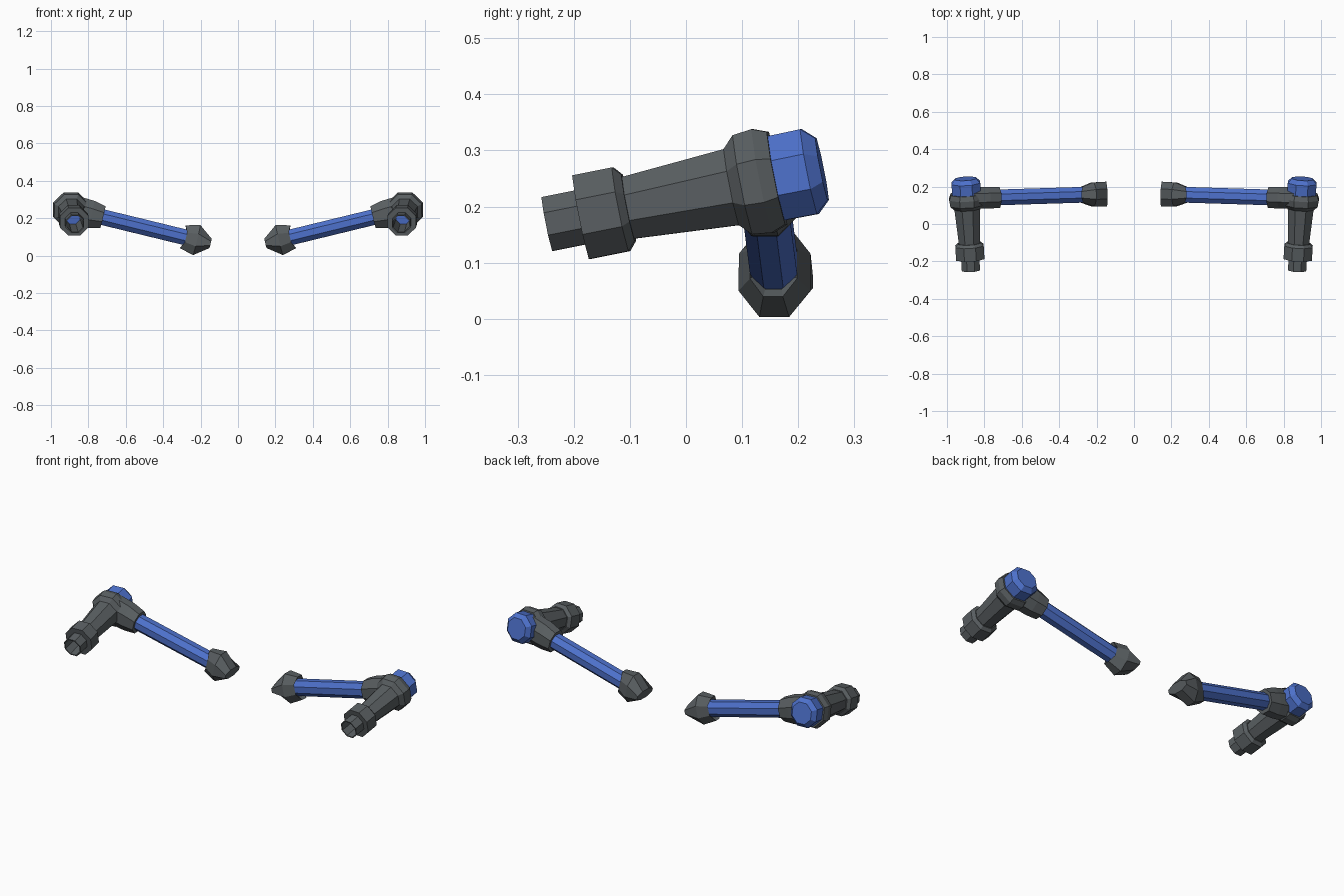
import bpy, bmesh, math
from mathutils import Vector

cube = bpy.data.objects.get("Cube")
if cube:
    bpy.data.objects.remove(cube)


def make_material(name, rgb):
    mat = bpy.data.materials.new(name)
    mat.use_nodes = True
    mat.diffuse_color = (*rgb, 1)
    mat.node_tree.nodes["Principled BSDF"].inputs["Base Color"].default_value = (*rgb, 1)
    return mat


grey = make_material("dark grey", (0.10, 0.113, 0.12))
blue = make_material("blue", (0.075, 0.165, 0.60))

SIDES = 8


def loft(name, start, end, rings, mat, side):
    """Eight-sided loft along start-end; ring = (distance, half width, half height, side pull-back)."""
    origin = Vector(start)
    axis = (Vector(end) - origin).normalized()
    across = axis.cross(Vector((0, 0, 1))).normalized()
    up = across.cross(axis)
    bm = bmesh.new()
    loops = []
    for dist, half_w, half_h, pull in rings:
        loop = []
        for i in range(SIDES):
            a = 2 * math.pi * (i + 0.5) / SIDES
            k = 1 / math.cos(math.pi / SIDES)
            p = origin + axis * (dist - pull * abs(math.cos(a)))
            p += across * (half_w * k * math.cos(a)) + up * (half_h * k * math.sin(a))
            p.x *= side
            loop.append(bm.verts.new(p))
        loops.append(loop)
    for a, b in zip(loops, loops[1:]):
        for i in range(SIDES):
            j = (i + 1) % SIDES
            bm.faces.new((a[i], a[j], b[j], b[i]))
    bm.faces.new(loops[0])
    bm.faces.new(loops[-1])
    bmesh.ops.recalc_face_normals(bm, faces=bm.faces)
    mesh = bpy.data.meshes.new(name)
    bm.to_mesh(mesh)
    bm.free()
    mesh.materials.append(mat)
    obj = bpy.data.objects.new(name, mesh)
    bpy.context.collection.objects.link(obj)


def turned(profile):
    return [(d, r, r, 0) for d, r in profile]


# Axes of the two limb segments on the +x side
upper = (0.25, 0.157, 0.09), (0.73, 0.142, 0.207)
fore = (0.872, -0.247, 0.169), (0.90, 0.233, 0.265)

for label, side in (("left", 1), ("right", -1)):
    # Shoulder cup: wedge-shaped back, wide middle, notched rim and recessed lip
    loft(label + "_shoulder_cup", *upper, [
        (-0.105, 0.066, 0.026, 0), (-0.03, 0.064, 0.082, 0),
        (0.058, 0.042, 0.063, 0.03), (0.035, 0.036, 0.045, 0.02),
        (-0.02, 0.025, 0.03, 0)], grey, side)
    # Upper arm rod
    loft(label + "_upper_arm", *upper, turned([(-0.02, 0.042), (0.56, 0.042)]), blue, side)
    # Sleeve joining the rod to the elbow
    loft(label + "_elbow_sleeve", *upper, [
        (0.487, 0.056, 0.060, 0), (0.55, 0.058, 0.074, 0),
        (0.66, 0.056, 0.08, 0)], grey, side)
    # Hollow forearm: bore, muzzle, collar, tapered shaft and elbow bulge
    loft(label + "_forearm", *fore, turned([
        (0.21, 0.041), (0, 0.043), (0, 0.049), (0.062, 0.049),
        (0.062, 0.076), (0.134, 0.076), (0.148, 0.060), (0.148, 0.056),
        (0.336, 0.069), (0.357, 0.090), (0.392, 0.094), (0.418, 0.084)]), grey, side)
    # Core plate deep in the bore
    loft(label + "_bore_core", *fore, turned([(0.20, 0.04), (0.208, 0.04)]), blue, side)
    # Chamfered cap behind the elbow
    loft(label + "_elbow_cap", *fore, turned([
        (0.40, 0.076), (0.477, 0.077), (0.5, 0.056)]), blue, side)
